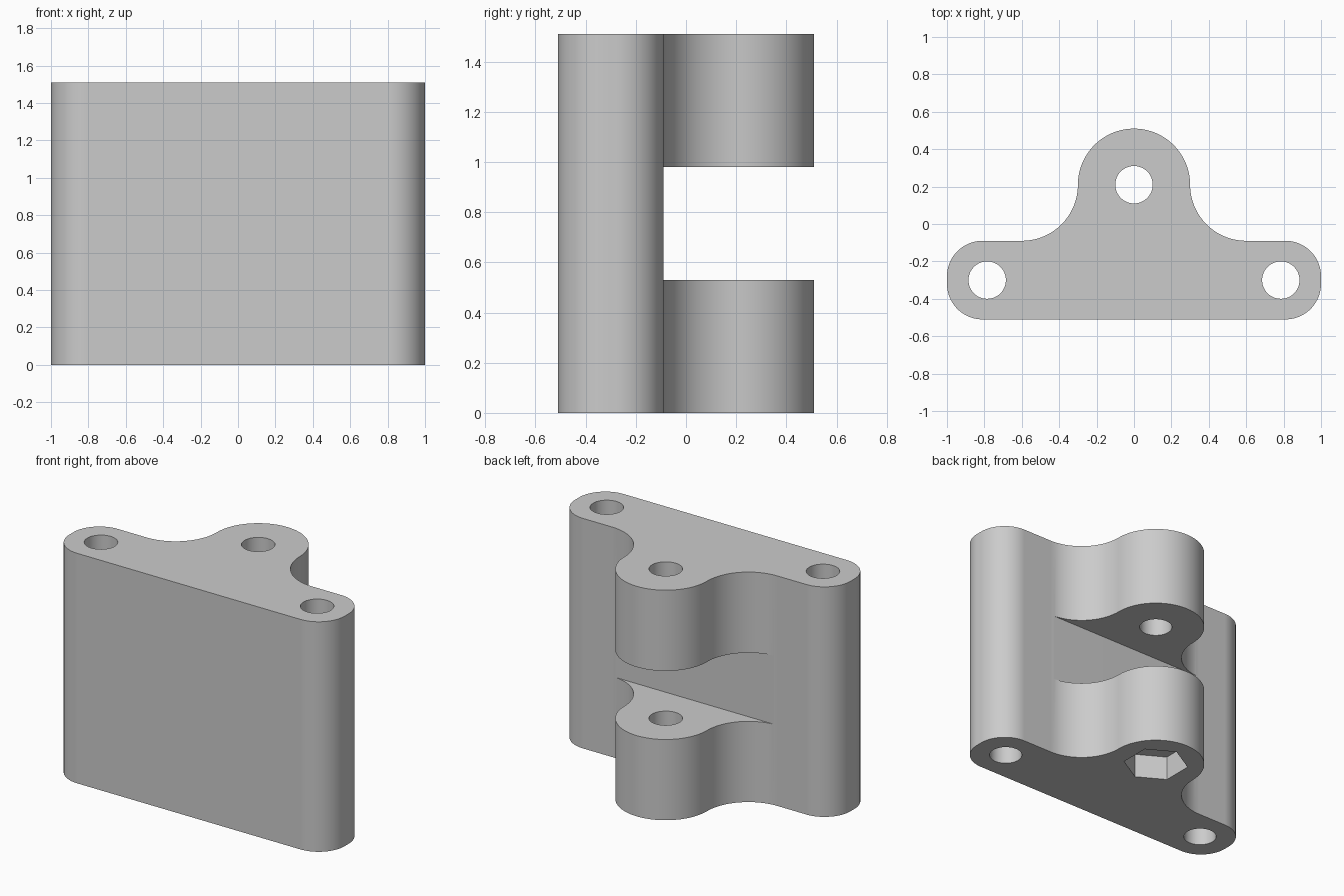
import bpy, bmesh
from math import sin, cos, radians, pi

cube = bpy.data.objects.get("Cube")
if cube:
    bpy.data.objects.remove(cube, do_unlink=True)

HEIGHT = 1.51
PIVOT_Y = 0.21      # centre of the rounded lug
PLATE_BACK = -0.09  # rear face of the long plate

grey = bpy.data.materials.new("light grey")
grey.use_nodes = True
grey.diffuse_color = (0.6, 0.6, 0.6, 1)
grey.node_tree.nodes["Principled BSDF"].inputs["Base Color"].default_value = (0.6, 0.6, 0.6, 1)


def arc(cx, cy, r, start, end, steps=20):
    angles = [radians(start + (end - start) * i / steps) for i in range(steps + 1)]
    return [(cx + r * cos(a), cy + r * sin(a)) for a in angles]


def prism(name, outline, z0, z1):
    """Extrude a counter-clockwise outline from z0 to z1."""
    bm = bmesh.new()
    base = bm.faces.new([bm.verts.new((x, y, z0)) for x, y in outline])
    top = bmesh.ops.extrude_face_region(bm, geom=[base])["geom"]
    verts = [v for v in top if isinstance(v, bmesh.types.BMVert)]
    bmesh.ops.translate(bm, verts=verts, vec=(0, 0, z1 - z0))
    bmesh.ops.recalc_face_normals(bm, faces=bm.faces)
    mesh = bpy.data.meshes.new(name)
    bm.to_mesh(mesh)
    bm.free()
    mesh.materials.append(grey)
    obj = bpy.data.objects.new(name, mesh)
    bpy.context.collection.objects.link(obj)
    return obj


def polygon(cx, cy, r, sides, turn=0.0):
    return [(cx + r * cos(turn + 2 * pi * i / sides),
             cy + r * sin(turn + 2 * pi * i / sides)) for i in range(sides)]


# Half outline: rounded plate end, concave fillet, round lug; then mirrored
half = (arc(0.81, -0.32, 0.19, -90, 0) + arc(0.81, -0.28, 0.19, 0, 90)
        + arc(0.6, PIVOT_Y, 0.3, 270, 180)[:-1] + arc(0, PIVOT_Y, 0.3, 0, 90))
outline = half + [(-x, y) for x, y in reversed(half[:-1])]
bracket = prism("hinge_bracket", outline, 0, HEIGHT)

# Cutters: slot between the lugs, hex nut pocket, three through holes
y0 = PLATE_BACK + 0.001
cutters = [
    prism("slot_cutter", [(-0.7, y0), (0.7, y0), (0.7, 0.7), (-0.7, 0.7)], 0.53, 0.98),
    prism("nut_pocket_cutter", polygon(0, PIVOT_Y, 0.2, 6, pi / 6), -0.1, 0.16),
]
for x, y in [(0, PIVOT_Y), (0.785, -0.3), (-0.785, -0.3)]:
    cutters.append(prism("hole_cutter", polygon(x, y, 0.1, 48), -0.2, HEIGHT + 0.2))

bpy.ops.object.select_all(action='DESELECT')
bpy.context.view_layer.objects.active = bracket
bracket.select_set(True)
for cutter in cutters:
    cutter.hide_render = True
    mod = bracket.modifiers.new("cut", 'BOOLEAN')
    mod.operation = 'DIFFERENCE'
    mod.solver = 'EXACT'
    mod.object = cutter
    bpy.ops.object.modifier_apply(modifier=mod.name)
    bpy.data.objects.remove(cutter, do_unlink=True)

# Smooth curved walls, crisp edges
bpy.ops.object.shade_smooth_by_angle(angle=radians(30))
weighted = bracket.modifiers.new("weighted normals", 'WEIGHTED_NORMAL')
weighted.keep_sharp = True
